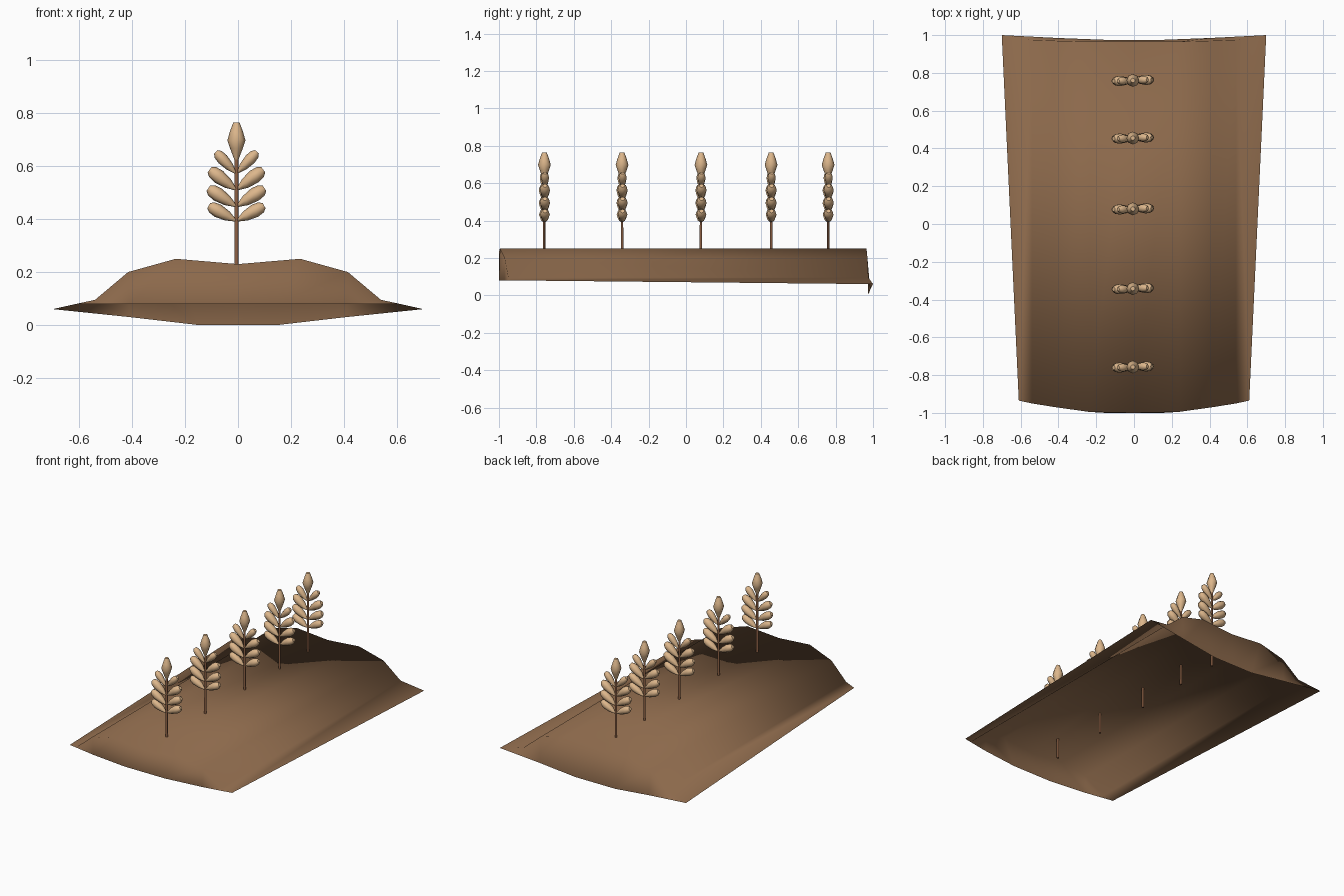
import bpy, bmesh, math
from mathutils import Matrix, Vector

if "Cube" in bpy.data.objects:
    bpy.data.objects.remove(bpy.data.objects["Cube"])


def material(name, rgb):
    m = bpy.data.materials.new(name)
    m.diffuse_color = (*rgb, 1)
    m.use_nodes = True
    m.node_tree.nodes["Principled BSDF"].inputs["Base Color"].default_value = m.diffuse_color
    return m


SOIL = material("soil", (0.26, 0.14, 0.07))
STRAW = material("straw", (0.72, 0.47, 0.26))
STALK = material("stalk", (0.27, 0.12, 0.06))


def finish(bm, name, mat, smooth=180):
    bmesh.ops.recalc_face_normals(bm, faces=bm.faces)
    me = bpy.data.meshes.new(name)
    bm.to_mesh(me)
    bm.free()
    ob = bpy.data.objects.new(name, me)
    bpy.context.collection.objects.link(ob)
    me.materials.append(mat)
    bpy.ops.object.select_all(action='DESELECT')
    ob.select_set(True)
    bpy.context.view_layer.objects.active = ob
    bpy.ops.object.shade_smooth_by_angle(angle=math.radians(smooth))
    return ob


def mirrored(half):
    """Half row running from the outer edge to the centre, mirrored in x."""
    return half + [(-x, y, z) for x, y, z in half[-2::-1]]


# Soil mound: open-bottomed shell lofted from front edge over the crest to the back edge
rows = [
    mirrored([(-.61, -.935, .08), (-.41, -.97, .08), (-.15, -1, .08), (0, -1, .08)]),
    mirrored([(-.54, -.95, .095), (-.415, -.97, .2), (-.235, -.995, .25), (0, -1, .23)]),
    mirrored([(-.54, .975, .095), (-.415, .97, .2), (-.235, .965, .25), (0, .965, .23)]),
    mirrored([(-.70, 1, .06), (-.41, .985, .03), (-.15, .975, 0), (0, .975, 0)]),
]
bm = bmesh.new()
grid = [[bm.verts.new(p) for p in row] for row in rows]
for a, b in zip(grid, grid[1:]):
    for i in range(len(a) - 1):
        bm.faces.new((a[i], a[i + 1], b[i + 1], b[i]))
for i in (0, -1):
    bm.faces.new([row[i] for row in grid])   # flared side strips
finish(bm, "soil_mound", SOIL)


def spindle(bm, start, angle, length, profile, sides=8):
    """Closed spindle along a direction tilted from +x in the xz plane."""
    axis = Vector((math.cos(angle), 0, math.sin(angle)))
    side = Vector((-math.sin(angle), 0, math.cos(angle)))
    rings = []
    for t, r in profile:
        c = Vector(start) + axis * length * t
        rings.append([bm.verts.new(c + side * r * math.cos(k * math.tau / sides)
                                   + Vector((0, r * math.sin(k * math.tau / sides), 0)))
                      for k in range(sides)])
    for a, b in zip(rings, rings[1:]):
        for k in range(sides):
            j = (k + 1) % sides
            bm.faces.new((a[k], a[j], b[j], b[k]))
    bm.faces.new(rings[0])
    bm.faces.new(rings[-1])


GRAIN = [(0, .005), (.3, .02), (.65, .027), (.88, .023), (1, .012)]
TIP = [(0, .008), (.3, .024), (.52, .034), (.75, .025), (1, .012)]
# base height, tilt in degrees, length, thickness of each grain pair
PAIRS = [(.395, 29, .115, .95), (.45, 33, .122, 1), (.513, 37, .122, 1), (.575, 47, .108, .8)]
CX = -.006

# Row of wheat plants
for n, y in enumerate((-.757, -.342, .08, .455, .76), 1):
    bm = bmesh.new()
    spindle(bm, (CX, y, .09), math.pi / 2, .56, [(0, .008), (1, .007)], 6)
    finish(bm, f"stalk_{n}", STALK, 60)

    bm = bmesh.new()
    for z, tilt, length, s in PAIRS:
        for sign in (1, -1):
            a = math.radians(tilt if sign > 0 else 180 - tilt)
            spindle(bm, (CX + sign * .004, y + sign * .003, z), a, length,
                    [(t, r * s) for t, r in GRAIN])
    spindle(bm, (CX, y, .625), math.pi / 2, .14, TIP)
    finish(bm, f"wheat_ear_{n}", STRAW, 50)
